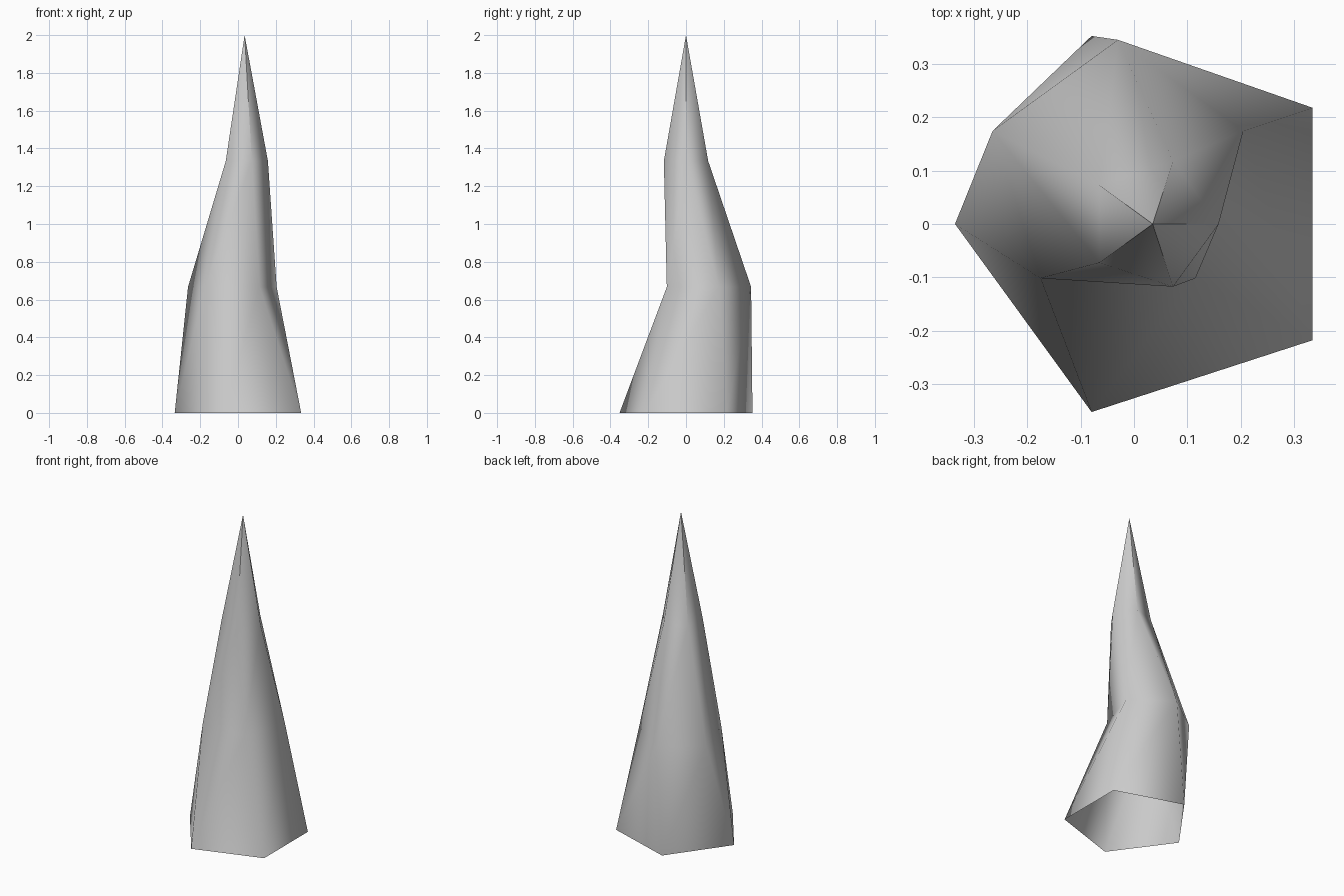
import bpy
import bmesh
from math import cos, sin, radians

cube = bpy.data.objects.get("Cube")
if cube:
    bpy.data.objects.remove(cube, do_unlink=True)

SIDES = 5
HEIGHT = 2.0
LEVELS = 3
BASE_RADIUS = 0.37
TWIST = radians(-18)
AXIS = [(0.035, 0.0), (-0.03, 0.098), (0.035, 0.0)]   # ring centres, bottom to top

# Stone grey material
grey = bpy.data.materials.new("stone grey")
grey.use_nodes = True
colour = (0.6, 0.6, 0.6, 1)
grey.diffuse_color = colour
grey.node_tree.nodes["Principled BSDF"].inputs["Base Color"].default_value = colour

bm = bmesh.new()

# Tapering, twisting five-sided rings
rings = []
for level, (cx, cy) in enumerate(AXIS):
    r = BASE_RADIUS * (1 - level / LEVELS)
    ring = []
    for i in range(SIDES):
        a = radians(36 + 72 * i) + TWIST * level
        ring.append(bm.verts.new((cx + r * cos(a), cy + r * sin(a), HEIGHT * level / LEVELS)))
    rings.append(ring)

# Walls between rings, open at the bottom
for low, high in zip(rings, rings[1:]):
    for i in range(SIDES):
        j = (i + 1) % SIDES
        bm.faces.new((low[i], low[j], high[j]))
        bm.faces.new((low[i], high[j], high[i]))

# Pointed tip, one apex point per side so the creases sharpen towards the point
top = rings[-1]
for i in range(SIDES):
    apex = bm.verts.new((0.035, 0, HEIGHT))
    bm.faces.new((top[i], top[(i + 1) % SIDES], apex))

for face in bm.faces:
    face.smooth = True

mesh = bpy.data.meshes.new("spike")
bm.to_mesh(mesh)
bm.free()
mesh.materials.append(grey)
spike = bpy.data.objects.new("spike", mesh)
bpy.context.collection.objects.link(spike)
